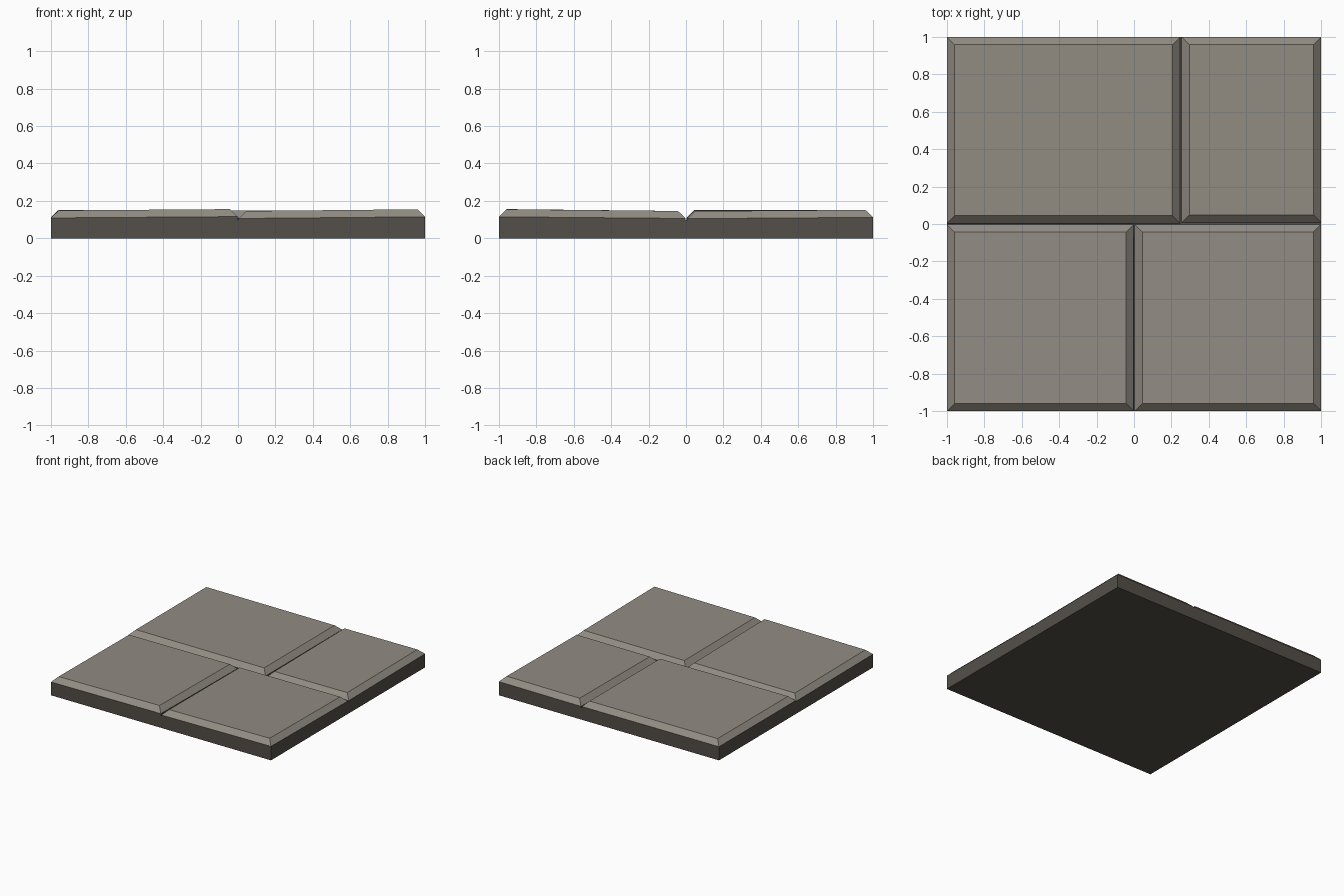
import bpy, bmesh

if "Cube" in bpy.data.objects:
    bpy.data.objects.remove(bpy.data.objects["Cube"])

def material(name, col):
    m = bpy.data.materials.new(name)
    m.diffuse_color = (*col, 1)
    m.use_nodes = True
    m.node_tree.nodes["Principled BSDF"].inputs["Base Color"].default_value = m.diffuse_color
    return m

STONE = material("warm grey stone", (0.285, 0.262, 0.226))
GROUT = material("dark grout", (0.088, 0.078, 0.066))
BASE_TOP = 0.098
CHAMFER = 0.041

def make_object(name, bm, mats):
    bmesh.ops.recalc_face_normals(bm, faces=bm.faces)
    me = bpy.data.meshes.new(name)
    bm.to_mesh(me)
    bm.free()
    for m in mats:
        me.materials.append(m)
    ob = bpy.data.objects.new(name, me)
    bpy.context.collection.objects.link(ob)

def slab(name, x0, x1, y0, y1, tops):
    """Chamfered slab; tops = height of each upper corner, counter-clockwise from front left."""
    bm = bmesh.new()
    outer = [(x0, y0), (x1, y0), (x1, y1), (x0, y1)]
    c = CHAMFER
    inner = [(x0 + c, y0 + c), (x1 - c, y0 + c), (x1 - c, y1 - c), (x0 + c, y1 - c)]
    rings = [[bm.verts.new((x, y, 0.09)) for x, y in outer],
             [bm.verts.new((x, y, t - 0.04)) for (x, y), t in zip(outer, tops)],
             [bm.verts.new((x, y, t)) for (x, y), t in zip(inner, tops)]]
    bm.faces.new(rings[0][::-1])
    bm.faces.new(rings[2])
    for k in range(2):
        for i in range(4):
            j = (i + 1) % 4
            f = bm.faces.new((rings[k][i], rings[k][j], rings[k + 1][j], rings[k + 1][i]))
            f.material_index = 1 - k   # vertical edge is dark, chamfer is stone
    make_object(name, bm, (STONE, GROUT))

# dark base under the slabs
bm = bmesh.new()
bmesh.ops.create_cube(bm, size=1)
for v in bm.verts:
    v.co = (v.co.x * 2, v.co.y * 2, (v.co.z + 0.5) * BASE_TOP)
make_object("grout_base", bm, (GROUT,))

# four slightly tilted paving slabs
slab("front_left_slab", -1, -0.002, -1, -0.003, (.149, .156, .146, .143))
slab("front_right_slab", 0.004, 1, -1, -0.002, (.146, .155, .146, .142))
slab("back_left_slab", -1, 0.247, 0.004, 1, (.151, .148, .149, .152))
slab("back_right_slab", 0.255, 1, 0.008, 1, (.142, .145, .152, .148))
